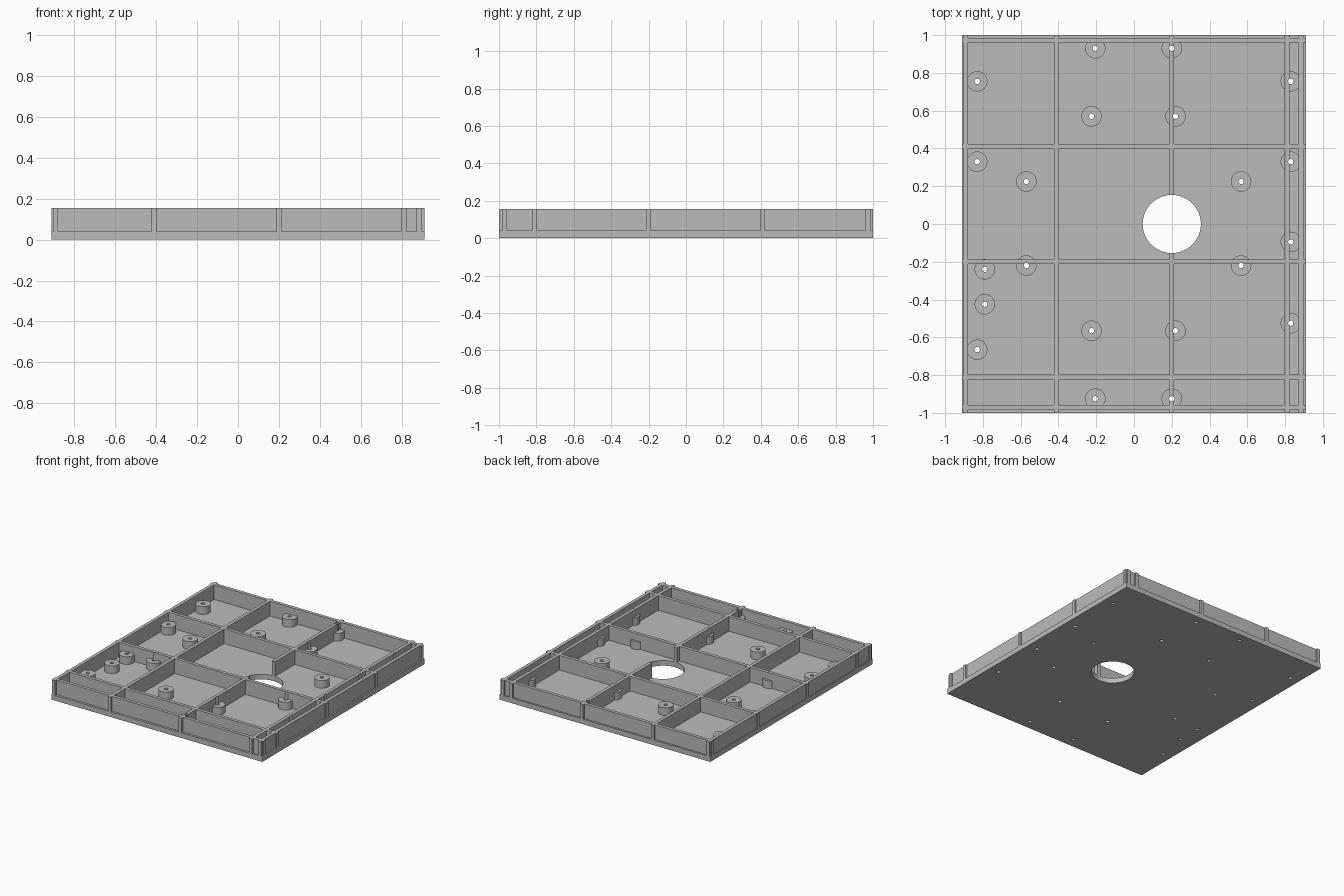
import bpy, bmesh
from math import pi
from mathutils import Matrix, Vector

cube = bpy.data.objects.get("Cube")
if cube:
    bpy.data.objects.remove(cube, do_unlink=True)

HALF_X, HALF_Y = 0.91, 1.0
FLOOR, TOP, BOSS_TOP = 0.04, 0.155, 0.10
RIB = 0.026

grey = bpy.data.materials.new("plain_grey")
grey.use_nodes = True
colour = (0.5, 0.5, 0.5, 1)
grey.diffuse_color = colour
grey.node_tree.nodes["Principled BSDF"].inputs["Base Color"].default_value = colour


def box(bm, x0, x1, y0, y1, z0, z1):
    size = Vector((x1 - x0, y1 - y0, z1 - z0))
    centre = Vector((x0 + x1, y0 + y1, z0 + z1)) / 2
    bmesh.ops.create_cube(bm, size=1, matrix=Matrix.Translation(centre) @ Matrix.Diagonal(size.to_4d()))


def cylinder(bm, x, y, radius, z0, z1, sides=32, turn=0):
    place = Matrix.Translation((x, y, (z0 + z1) / 2)) @ Matrix.Rotation(turn, 4, "Z")
    bmesh.ops.create_cone(bm, cap_ends=True, segments=sides, radius1=radius,
                          radius2=radius, depth=z1 - z0, matrix=place)


def make_object(name, bm):
    mesh = bpy.data.meshes.new(name)
    bm.to_mesh(mesh)
    bm.free()
    mesh.materials.append(grey)
    obj = bpy.data.objects.new(name, mesh)
    bpy.context.collection.objects.link(obj)
    return obj


# Mounting positions, grouped by the layout they follow
bosses = [(x, y) for x in (-0.57, 0.567) for y in (-0.22, 0.225)]
bosses += [(x, y) for x in (-0.225, 0.22) for y in (-0.565, 0.57)]
bosses += [(x, y) for x in (-0.205, 0.2) for y in (-0.925, 0.93)]
bosses += [(0.83, y) for y in (-0.525, -0.095, 0.33, 0.755)]
bosses += [(-0.83, y) for y in (-0.665, 0.33, 0.755)]
bosses += [(-0.79, y) for y in (-0.425, -0.24)]

# Cutter for the large opening and the screw holes
bm = bmesh.new()
cylinder(bm, 0.2, 0, 0.154, -0.1, 0.3, 64)
for x, y in bosses:
    cylinder(bm, x, y, 0.014, -0.1, 0.3, 20)
cutter = make_object("hole_cutter", bm)
cutter.hide_render = True
cutter.hide_viewport = True
cutter.display_type = "WIRE"

# Floor plate
bm = bmesh.new()
box(bm, -HALF_X, HALF_X, -HALF_Y, HALF_Y, 0, FLOOR)
plate = make_object("floor_plate", bm)

# Ribs and walls, running out to the plate edge in both directions
bm = bmesh.new()
rib_x = (-0.891, -0.41, 0.2, 0.81, 0.885)
rib_y = (-0.97, -0.81, -0.2, 0.41, 0.973)
h = RIB / 2
for x in rib_x:
    box(bm, x - h, x + h, -HALF_Y, HALF_Y, FLOOR, TOP)
for y in rib_y:
    box(bm, -HALF_X, HALF_X, y - h, y + h, FLOOR, TOP)
# Small chamfer posts where the ribs cross
for x in rib_x:
    for y in rib_y:
        cylinder(bm, x, y, 0.019, FLOOR, TOP, 8, pi / 8)
ribs = make_object("rib_grid", bm)

# Screw bosses
bm = bmesh.new()
for x, y in bosses:
    cylinder(bm, x, y, 0.054, FLOOR, BOSS_TOP)
posts = make_object("screw_bosses", bm)

# Cut all holes
for obj in (plate, ribs, posts):
    cut = obj.modifiers.new("holes", "BOOLEAN")
    cut.operation = "DIFFERENCE"
    cut.solver = "EXACT"
    cut.use_self = True
    cut.object = cutter
    bpy.ops.object.select_all(action="DESELECT")
    obj.select_set(True)
    bpy.context.view_layer.objects.active = obj
    bpy.ops.object.modifier_apply(modifier=cut.name)
    bpy.ops.object.shade_smooth_by_angle(angle=pi / 6)
